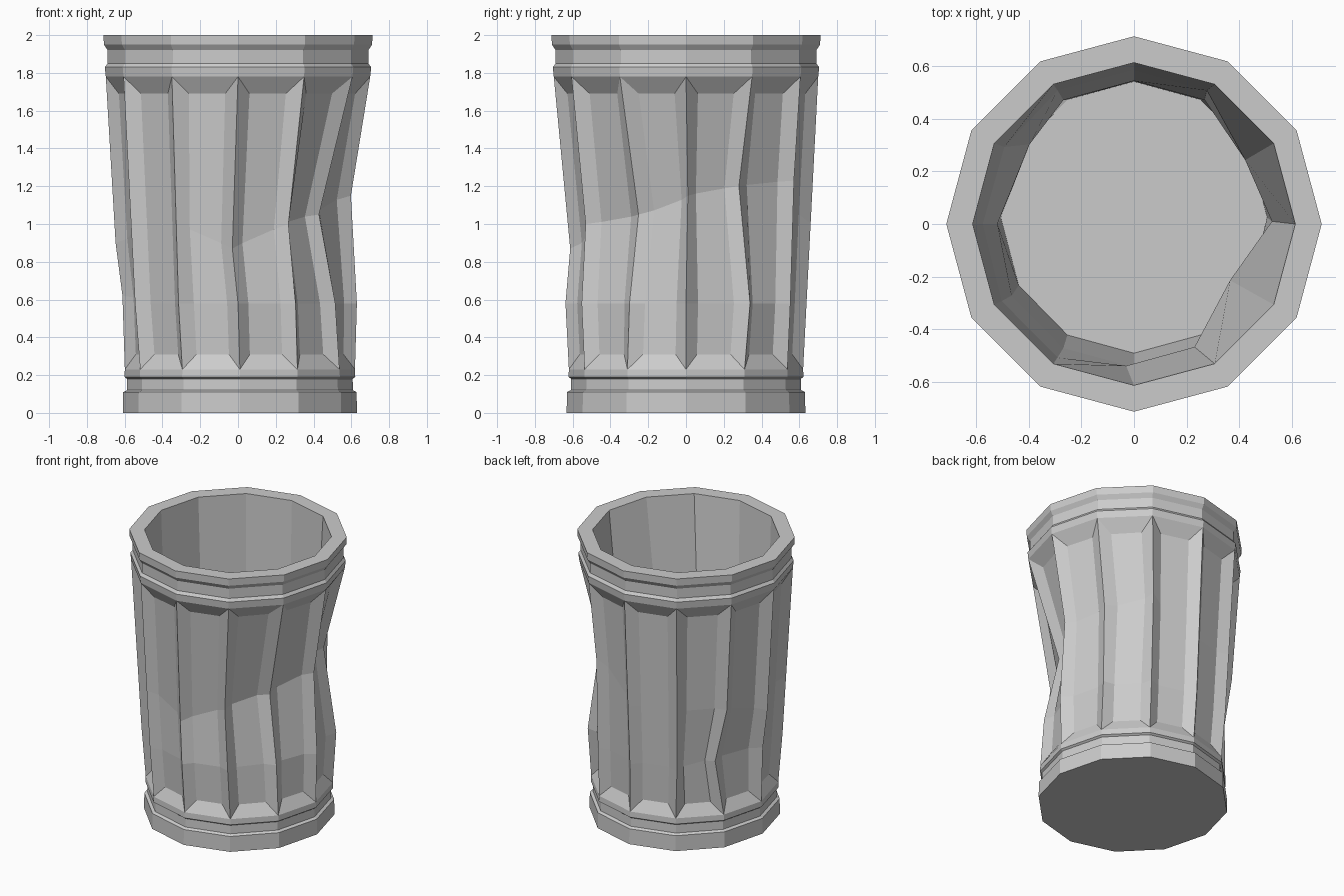
import bpy, bmesh, math
from mathutils import Vector

if "Cube" in bpy.data.objects:
    bpy.data.objects.remove(bpy.data.objects["Cube"])

N = 12                      # sides of the bin
DEPTH, INSET = 0.045, 0.22  # flute recess depth, and width of its sloped sides

# Dents: rib index -> (height, x push, y push), at an upper and a lower level
UPPER = {0: (1.15, -.065, .01), 1: (1.2, -.09, -.055), 2: (1.23, -.02, -.01),
         5: (1.0, .01, 0), 6: (.9, 0, 0), 9: (.87, -.03, .04),
         10: (1.0, -.06, .04), 11: (1.05, -.14, .08)}
LOWER = {1: (.58, 0, .02), 5: (.62, .07, .03), 6: (.62, .02, 0),
         10: (.58, -.01, 0), 11: (.58, -.03, .02)}

bm = bmesh.new()


def ring_point(i, r, z, dx=0.0, dy=0.0):
    a = 2 * math.pi * (i % N) / N
    squash = 1 - 0.02 * max(0, 1 - z / 1.8)
    return Vector((r * math.cos(a) * squash + dx, r * math.sin(a) + dy, z))


def ring(r, z, dx=0.0, dy=0.0):
    return [bm.verts.new(ring_point(i, r, z, dx, dy)) for i in range(N)]


def bridge(a, b):
    for i in range(N):
        j = (i + 1) % N
        bm.faces.new((a[i], a[j], b[j], b[i]))


def stack(rings):
    for a, b in zip(rings, rings[1:]):
        bridge(a, b)


def dented(table, default_z, offset=0.0):
    pts = []
    for i in range(N):
        z, dx, dy = table.get(i, (default_z, 0, 0))
        r = 0.62 + 0.08 * (z - 0.23) / 1.55 - offset
        pts.append(ring_point(i, r, z, dx, dy))
    return pts


def recess(p, q):
    # two points set back from the line between neighbouring ribs
    d = q - p
    n = Vector((d.y, -d.x, 0)).normalized() * DEPTH
    return [bm.verts.new(p + d * t - n) for t in (INSET, 1 - INSET)]


def at_height(p, q, z):
    return p.lerp(q, (z - p.z) / (q.z - p.z))


# Base band and top band with their grooves
base = [ring(r, z, .01) for z, r in
        ((0, .632), (.11, .63), (.12, .61), (.18, .608), (.19, .622), (.23, .62))]
rim = [ring(r, z) for z, r in
       ((1.78, .70), (1.83, .705), (1.85, .69), (1.92, .69), (1.95, .71), (2, .712))]
stack(base)
stack(rim)
bm.faces.new(base[0])

# Fluted body: ribs bent at the dents, recessed panels between them
low = [bm.verts.new(p) for p in dented(LOWER, .58)]
high = [bm.verts.new(p) for p in dented(UPPER, 1.0)]
levels = [base[-1], low, high, rim[0]]
for i in range(N):
    j = (i + 1) % N
    a = [lv[i] for lv in levels]
    b = [lv[j] for lv in levels]
    rows = [recess(at_height(a[0].co, a[1].co, .31), at_height(b[0].co, b[1].co, .31)),
            recess(a[1].co, b[1].co),
            recess(a[2].co, b[2].co),
            recess(at_height(a[2].co, a[3].co, 1.69), at_height(b[2].co, b[3].co, 1.69))]
    bm.faces.new((a[0], b[0], rows[0][1], rows[0][0]))
    bm.faces.new((rows[3][0], rows[3][1], b[3], a[3]))
    for k in range(3):
        (l0, r0), (l1, r1) = rows[k], rows[k + 1]
        bm.faces.new((a[k], l0, l1, a[k + 1]))
        bm.faces.new((l0, r0, r1, l1))
        bm.faces.new((r0, b[k], b[k + 1], r1))

# Inner wall and floor
inner = [rim[-1], ring(.612, 2),
         [bm.verts.new(p) for p in dented(UPPER, 1.0, .075)],
         [bm.verts.new(p) for p in dented(LOWER, .58, .095)],
         ring(.515, .1, 0, .025)]
stack(inner)
bm.faces.new(inner[-1])

bmesh.ops.recalc_face_normals(bm, faces=bm.faces)
mesh = bpy.data.meshes.new("dented_bin")
bm.to_mesh(mesh)
bm.free()
bpy.context.collection.objects.link(bpy.data.objects.new("dented_bin", mesh))
